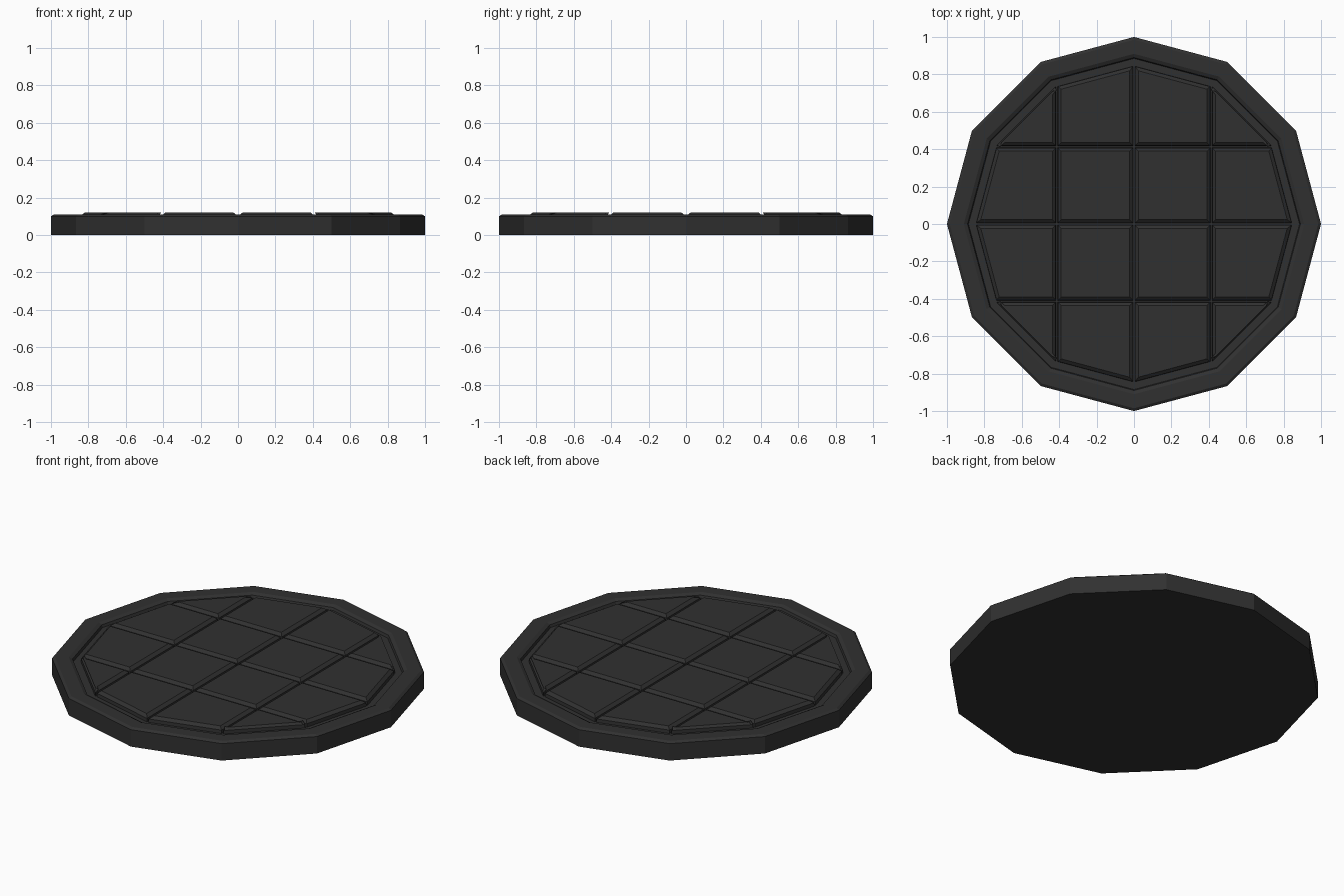
import bpy, bmesh, math
from mathutils import Vector

if "Cube" in bpy.data.objects:
    bpy.data.objects.remove(bpy.data.objects["Cube"])

mat = bpy.data.materials.new("dark_grey")
mat.diffuse_color = (0.03, 0.03, 0.03, 1)
mat.use_nodes = True
mat.node_tree.nodes["Principled BSDF"].inputs["Base Color"].default_value = mat.diffuse_color
SIDES = 12
FLOOR = 0.085


def finish(bm, name):
    bmesh.ops.recalc_face_normals(bm, faces=bm.faces)
    me = bpy.data.meshes.new(name)
    bm.to_mesh(me)
    bm.free()
    ob = bpy.data.objects.new(name, me)
    bpy.context.collection.objects.link(ob)
    me.materials.append(mat)
    return ob


def ring(bm, r, z):
    return [bm.verts.new((r * math.cos(2 * math.pi * i / SIDES),
                          r * math.sin(2 * math.pi * i / SIDES), z))
            for i in range(SIDES)]


# Twelve-sided base with a chamfered raised rim and sunken floor
bm = bmesh.new()
profile = [(1, 0), (1, 0.1), (0.985, 0.11), (0.91, 0.11), (0.89, 0.1), (0.885, FLOOR)]
rings = [ring(bm, r, z) for r, z in profile]
for a, b in zip(rings, rings[1:]):
    for i in range(SIDES):
        j = (i + 1) % SIDES
        bm.faces.new((a[i], a[j], b[j], b[i]))
bm.faces.new(rings[0][::-1])
bm.faces.new(rings[-1])
finish(bm, "rimmed_base")

# Raised tiles: a smaller disc cut into a grid, each cell bevelled upwards
bm = bmesh.new()
bm.faces.new(ring(bm, 0.85, FLOOR))
for axis in (Vector((1, 0, 0)), Vector((0, 1, 0))):
    for d in (-0.413, 0, 0.413):
        bmesh.ops.bisect_plane(bm, geom=bm.verts[:] + bm.edges[:] + bm.faces[:],
                               plane_co=axis * d, plane_no=axis, dist=1e-5)
# drop slivers left where the grid lines graze the outline
bmesh.ops.delete(bm, geom=[f for f in bm.faces if f.calc_area() < 0.01], context='FACES')
tiles = bm.faces[:]
for gap, rise in ((0.005, 0), (0.001, 0.02), (0.018, 0.015)):
    bmesh.ops.inset_individual(bm, faces=tiles, thickness=gap, depth=rise,
                               use_even_offset=True)
finish(bm, "raised_tiles")
